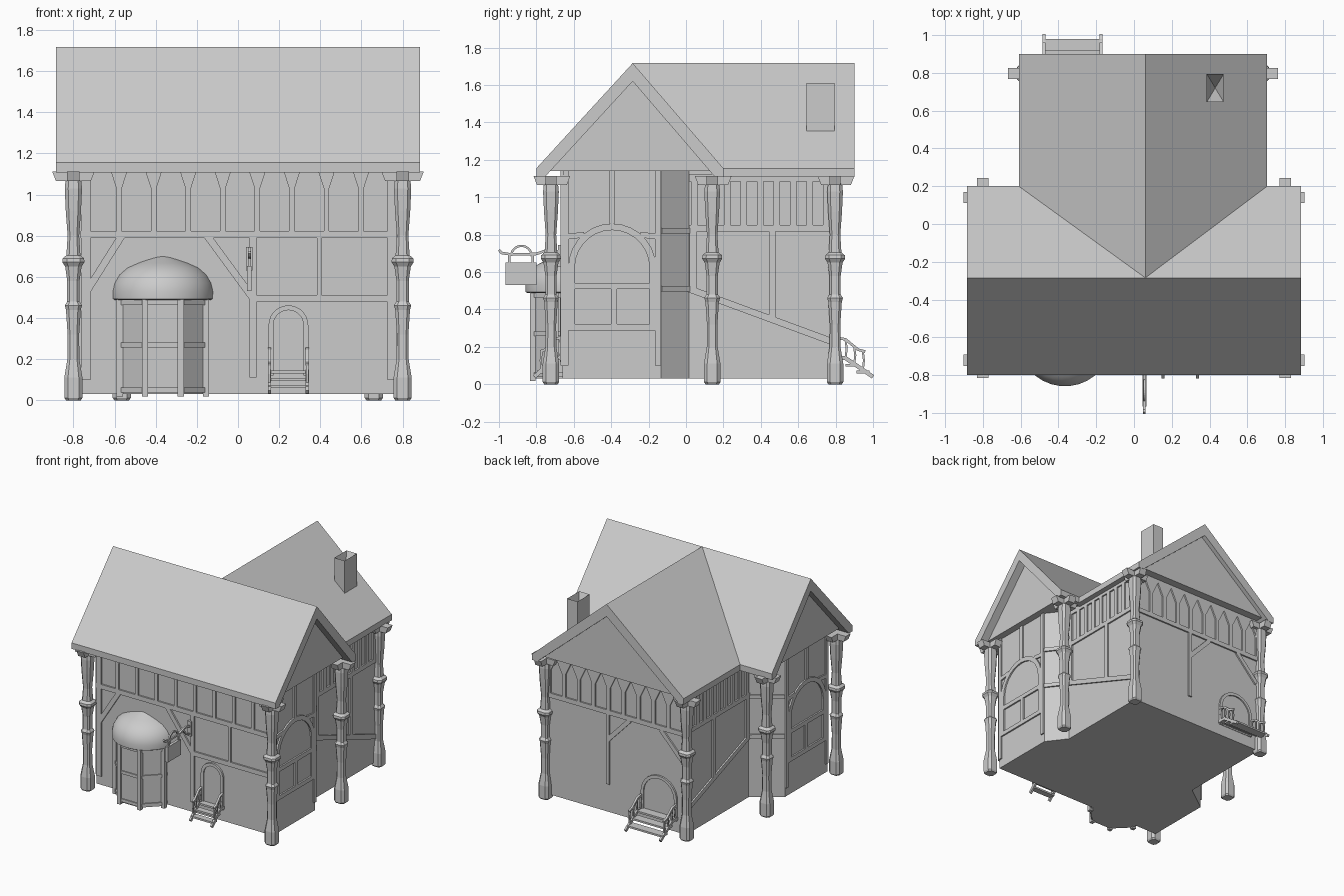
import bpy, bmesh, math
from mathutils import Vector as V

if "Cube" in bpy.data.objects:
    bpy.data.objects.remove(bpy.data.objects["Cube"])

mat = bpy.data.materials.new("plain_grey")
mat.diffuse_color = (0.6, 0.6, 0.6, 1)
mat.use_nodes = True
mat.node_tree.nodes["Principled BSDF"].inputs["Base Color"].default_value = mat.diffuse_color


def finish(name, bm, smooth=False):
    bmesh.ops.recalc_face_normals(bm, faces=bm.faces)
    me = bpy.data.meshes.new(name)
    bm.to_mesh(me)
    bm.free()
    me.materials.append(mat)
    ob = bpy.data.objects.new(name, me)
    bpy.context.collection.objects.link(ob)
    if smooth:
        bpy.ops.object.select_all(action='DESELECT')
        ob.select_set(True)
        bpy.context.view_layer.objects.active = ob
        bpy.ops.object.shade_smooth_by_angle(angle=math.radians(40))
    return ob


def loft(bm, rings):
    """Skin a stack of equal point rings and cap both ends."""
    vs = [[bm.verts.new(p) for p in r] for r in rings]
    n = len(vs[0])
    for a, b in zip(vs, vs[1:]):
        for i in range(n):
            bm.faces.new((a[i], a[(i + 1) % n], b[(i + 1) % n], b[i]))
    bm.faces.new(vs[0])
    bm.faces.new(vs[-1])


def box(bm, x0, x1, y0, y1, z0, z1, flare=(0, 0)):
    def ring(z, fx, fy):
        return [(x0 - fx, y0 - fy, z), (x1 + fx, y0 - fy, z), (x1 + fx, y1 + fy, z), (x0 - fx, y1 + fy, z)]
    loft(bm, [ring(z0, 0, 0), ring(z1, *flare)])


class Plane:
    """Upright drawing plane: u along the wall, v up, d outward."""
    def __init__(self, o, u, n):
        self.o, self.u, self.n = V(o), V(u).normalized(), V(n).normalized()

    def at(self, u, v, d):
        return self.o + self.u * u + V((0, 0, v)) + self.n * d


def plate(bm, pl, pts, d0=-.01, d1=.012):
    loft(bm, [[pl.at(u, v, d) for u, v in pts] for d in (d0, d1)])


def bar(bm, pl, pts, w, d0=-.01, d1=.012):
    """Strip of given width along a polyline, with mitred corners."""
    P = [V(p) for p in pts]
    D = [(b - a).normalized() for a, b in zip(P, P[1:])]
    rings = []
    for i, p in enumerate(P):
        a, b = D[max(i - 1, 0)], D[min(i, len(D) - 1)]
        t = (a + b).normalized()
        s = V((-t.y, t.x)) * w / 2 / max(.4, t.dot(b))
        q, r = p + s, p - s
        rings.append([pl.at(*q, d0), pl.at(*q, d1), pl.at(*r, d1), pl.at(*r, d0)])
    loft(bm, rings)


def arc(cx, cz, r, a0=180, a1=0, n=14):
    an = [math.radians(a0 + (a1 - a0) * i / n) for i in range(n + 1)]
    return [(cx + r * math.cos(a), cz + r * math.sin(a)) for a in an]


def stud(bm, pl, u, z0, z1, w=.026, flare=.026, knee=.08):
    h = w / 2
    plate(bm, pl, [(u - h, z0), (u + h, z0), (u + h, z1 - knee), (u + h + flare, z1),
                   (u - h - flare, z1), (u - h, z1 - knee)])


# walls
fx, rl, rr, fy, ry = .765, -.555, .65, -.66, .79
bm = bmesh.new()
plan = [(-fx, fy), (fx, fy), (fx, -.135), (rr, .017), (rr, ry), (rl, ry), (rl, .017), (-fx, -.135)]
loft(bm, [[(x, y, z) for x, y in plan] for z in (.03, 1.15)])
finish("walls", bm)


# roofs: chevron shells, the rear one sheared to meet the main slope
def chevron(c, a, b):
    return [(a, 1.108), (a, 1.155), (c, 1.717), (b, 1.155), (b, 1.108), (b - .045, 1.108), (c, 1.62), (a + .045, 1.108)]


def valley(z):
    return min(.2, -.285 + (1.717 - z) / .562 * .485)


def rear_prism(bm, prof, y1):
    loft(bm, [[(x, valley(z), z) for x, z in prof], [(x, y1, z) for x, z in prof]])


bm = bmesh.new()
loft(bm, [[(x, y, z) for y, z in chevron(-.285, -.8, .2)] for x in (-.885, .885)])
finish("main_roof", bm)
bm = bmesh.new()
rear_prism(bm, chevron(.06, -.61, .705), .9)
finish("rear_roof", bm)

# gable walls set back under the roof edges
bm = bmesh.new()
loft(bm, [[(x, y, z) for y, z in ((-.74, 1.14), (-.285, 1.64), (.14, 1.14))] for x in (-.82, .82)])
rear_prism(bm, [(-.55, 1.14), (.06, 1.64), (.645, 1.14)], .865)
finish("gables", bm)

# chimney with tapering flue
bm = bmesh.new()
box(bm, .385, .475, .645, .795, 1.3, 1.61)
bmesh.ops.recalc_face_normals(bm, faces=bm.faces)
top = max(bm.faces, key=lambda f: f.calc_center_median().z)
bmesh.ops.inset_region(bm, faces=[top], thickness=.014)
c = top.calc_center_median()
for v in top.verts:
    v.co = c + (v.co - c) * .05 - V((0, 0, .15))
finish("chimney", bm)

# carved corner posts with crossed beam ends
prof = [(0, .036), (.012, .044), (.11, .044), (.2, .029), (.32, .028), (.44, .036), (.462, .042), (.48, .03),
        (.58, .03), (.65, .04), (.672, .054), (.69, .052), (.705, .034), (.8, .028), (.92, .037), (1.03, .042), (1.09, .036)]
for i, (x, y) in enumerate([(-.8, -.722), (.8, -.722), (-.8, .14), (.8, .14), (-.565, .797), (.66, .797)]):
    bm = bmesh.new()
    loft(bm, [[(x + sx * r * k, y + sy * r * l, z) for sx, sy, k, l in
               ((1, -1, 1, .6), (1, 1, 1, .6), (1, 1, .6, 1), (-1, 1, .6, 1), (-1, 1, 1, .6), (-1, -1, 1, .6), (-1, -1, .6, 1), (1, -1, .6, 1))]
              for z, r in prof])
    box(bm, x - .085, x + .085, y - .03, y + .03, 1.066, 1.113, (.018, 0))
    box(bm, x - .03, x + .03, y - .075, y + .085, 1.066, 1.113, (0, .018))
    finish("corner_post_%d" % i, bm)

# front timbers
front = Plane((0, fy, 0), (1, 0, 0), (0, -1, 0))
bm = bmesh.new()
for u in (-.74, .748):
    bar(bm, front, [(u, .1), (u, 1.12)], .045)
for i in range(8):
    stud(bm, front, -.578 + i * .168, .82, 1.11)
for p, q, w in [((-.765, .806), (.765, .806), .036), ((-.765, 1.125), (.765, 1.125), .03),
                ((.073, .11), (.073, .79), .033), ((.07, .495), (.75, .495), .036), ((.395, .51), (.395, .79), .024),
                ((-.735, .53), (-.565, .8), .035), ((-.15, .8), (.07, .5), .035)]:
    bar(bm, front, [p, q], w)
finish("front_timbers", bm)

# side timbers, both sides: big arch bay, angled bay, studded rear wing
for s, xr, name in ((1, rr, "right"), (-1, rl, "left")):
    side = Plane((s * fx, 0, 0), (0, 1, 0), (s, 0, 0))
    bm = bmesh.new()
    for u in (-.643, -.15):
        bar(bm, side, [(u, .1), (u, 1.14)], .03)
    bar(bm, side, [(-.612, .3)] + arc(-.395, .625, .217) + [(-.178, .3)], .035)
    for p, q in [((-.64, .525), (-.15, .525)), ((-.64, .305), (-.15, .305)), ((-.385, .31), (-.385, .52)), ((-.395, .86), (-.395, 1.14))]:
        bar(bm, side, [p, q], .033)
    for sg in (-1, 1):
        bar(bm, side, [(-.395 + sg * .235, .79), (-.395 + sg * .15, .8)], .03)
    a, b = V((s * fx, -.135, 0)), V((xr, .017, 0))
    e = b - a
    angled = Plane(a, e, (e.y * s, -e.x * s, 0))
    for z in (.51, .82):
        bar(bm, angled, [(0, z), (e.length, z)], .03)
    wing = Plane((xr, 0, 0), (0, 1, 0), (s, 0, 0))
    for i in range(9):
        bar(bm, wing, [(.045 + i * .088, .84), (.045 + i * .088, 1.1)], .034)
    for p, q, w in [((.017, .835), (.79, .835), .034), ((.017, 1.105), (.79, 1.105), .04), ((.04, .5), (.04, .83), .04),
                    ((.46, .35), (.46, .82), .035), ((.017, .51), (.79, .225), .036)]:
        bar(bm, wing, [p, q], w)
    finish(name + "_timbers", bm)

# rear timbers with a row of lancet arches
rear = Plane((0, ry, 0), (1, 0, 0), (0, 1, 0))
bm = bmesh.new()
for i in range(10):
    stud(bm, rear, rl + .02 + i * .1295, .83, 1.11, .03, .048, .1)
for p, q, w in [((rl, .815), (rr, .815), .036), ((rl, 1.125), (rr, 1.125), .03), ((.12, .25), (.12, .8), .03),
                ((.12, .6), (-.07, .8), .034), ((-.53, .6), (-.34, .8), .034)]:
    bar(bm, rear, [p, q], w)
finish("rear_timbers", bm)


# arched doors with frame, door leaf and railed steps
def entrance(name, pl, c, half, spring, run):
    bm = bmesh.new()
    r = half - .011
    bar(bm, pl, [(c - r, .12)] + arc(c, spring, r) + [(c + r, .12)], .023, -.01, .014)
    plate(bm, pl, [(c - r, .12)] + arc(c, spring, r) + [(c + r, .12)], -.01, .004)
    finish(name + "_door", bm)
    bm = bmesh.new()
    for i in range(3):
        d, z = .005 + run * i * .28, .145 - i * .036
        plate(bm, pl, [(c - half, z - .014), (c + half, z - .014), (c + half, z), (c - half, z)], d, d + run * .32)
    for s in (-1, 1):
        u = c + s * (half - .004)
        cheek = Plane(pl.at(u, 0, 0), pl.n, pl.u)
        bar(bm, cheek, [(0, .14), (run * .3, .14), (run, .04)], .022, -.008, .008)
        bar(bm, cheek, [(.01, .25), (run * .3, .24), (run * .62, .185), (run * .8, .175)], .014, -.008, .008)
        for k, h in ((.08, .25), (.3, .24), (.52, .2), (.74, .178)):
            z0 = .14 - max(0, k - .3) * .143
            bar(bm, cheek, [(run * k, z0), (run * k + .006, (z0 + h) / 2), (run * k, h)], .011, -.006, .006)
    finish(name + "_steps", bm)


entrance("front", front, .245, .096, .365, .15)
entrance("rear", rear, -.325, .155, .28, .21)

# octagonal bay window with posts, rails and ogee dome
bx, by = -.365, -.61


def ring(r, z, n=8):
    return [(bx + r * math.cos((i + .5) * math.tau / n), by + r * math.sin((i + .5) * math.tau / n), z) for i in range(n)]


bm = bmesh.new()
loft(bm, [ring(.225, .03), ring(.225, .5)])
for z in (.05, .27, .475):
    loft(bm, [ring(.234, z - .012), ring(.234, z + .012)])
for x, y, _ in ring(.227, 0)[4:8]:
    box(bm, x - .015, x + .015, y - .015, y + .015, .018, .49)
finish("bay_window", bm)
bm = bmesh.new()
loft(bm, [ring(r, z, 32) for r, z in ((.238, .487), (.248, .493), (.249, .53), (.24, .57), (.217, .61), (.18, .643),
                                     (.13, .667), (.075, .688), (.035, .705), (.004, .714))])
finish("bay_dome", bm, True)

# hanging sign on a curled iron arm
sign = Plane((.055, 0, 0), (0, 1, 0), (1, 0, 0))
bm = bmesh.new()
bar(bm, sign, [(-1, .718), (-.985, .702), (-.94, .695), (-.88, .695), (-.8, .697), (-.75, .715), (-.71, .718), (-.66, .7)], .014, -.007, .007)
bar(bm, sign, arc(-.88, .685, .055), .012, -.006, .006)
bar(bm, sign, [(-.67, .63), (-.67, .745)], .03, -.015, .015)
bar(bm, sign, [(-.67, .645), (-.72, .66), (-.76, .705)], .012, -.006, .006)
for y in (-.945, -.82):
    bar(bm, sign, [(y, .645), (y, .695)], .012, -.006, .006)
bar(bm, sign, [(-.965, .592), (-.798, .592)], .12, -.011, .011)
finish("hanging_sign", bm)
